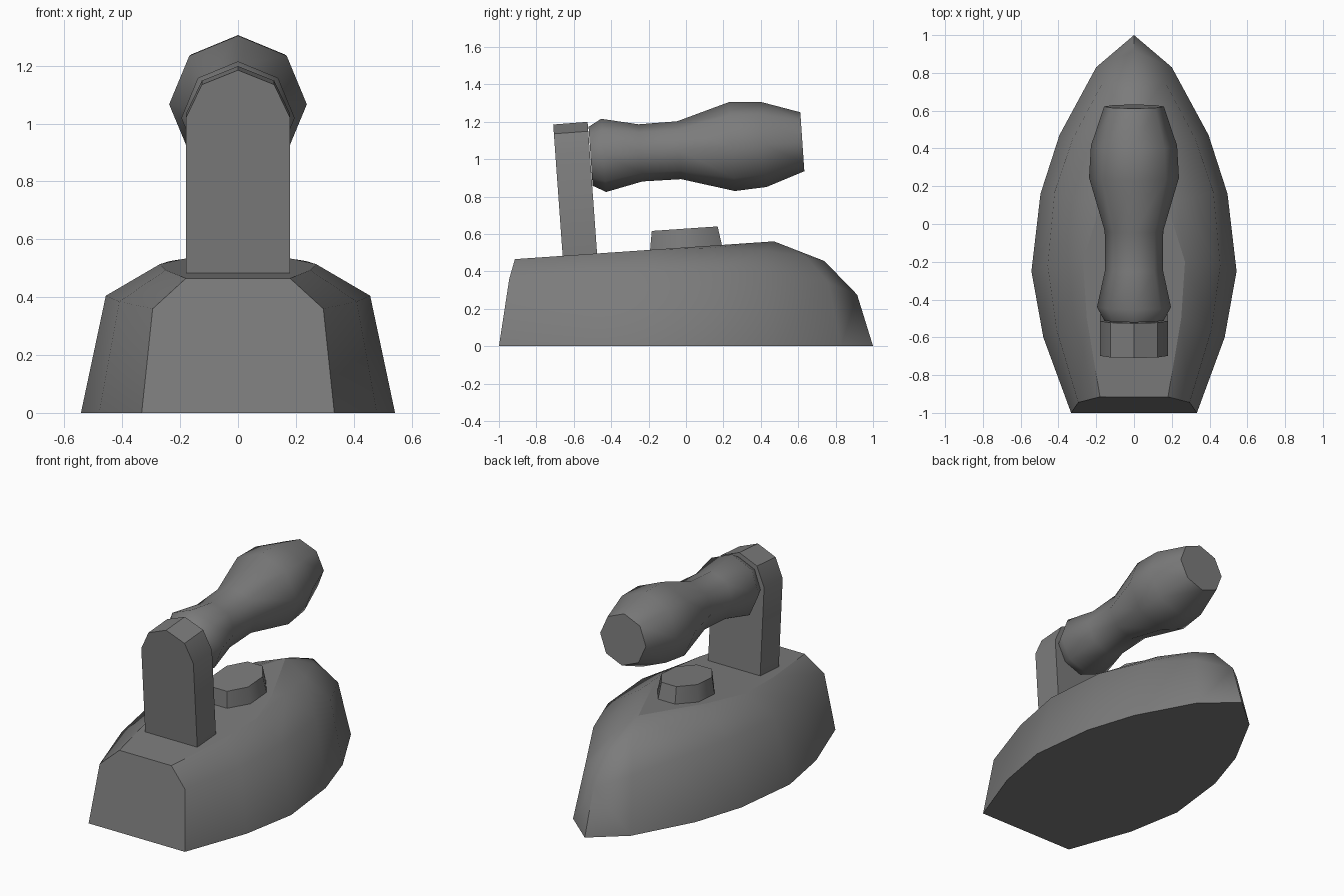
import bpy, bmesh
from math import atan, cos, pi, radians, sin
from mathutils import Matrix, Vector

cube = bpy.data.objects.get("Cube")
if cube:
    bpy.data.objects.remove(cube)

iron_grey = bpy.data.materials.new("iron_grey")
iron_grey.use_nodes = True
colour = (0.2, 0.2, 0.2, 1)
iron_grey.diffuse_color = colour
iron_grey.node_tree.nodes["Principled BSDF"].inputs["Base Color"].default_value = colour

SLOPE = 0.0686
TILT = Matrix.Rotation(atan(SLOPE), 4, 'X')


def deck(y):
    """Height of the sloping top of the body."""
    return 0.528 + SLOPE * y


def finish(name, bm, angle, flat_faces=()):
    """Smooth the mesh, keeping edges above the angle sharp."""
    bmesh.ops.recalc_face_normals(bm, faces=bm.faces)
    for f in bm.faces:
        f.smooth = True
    for e in bm.edges:
        e.smooth = e.calc_face_angle(0) < radians(angle)
    for f in flat_faces:
        for e in f.edges:
            e.smooth = False
    mesh = bpy.data.meshes.new(name)
    bm.to_mesh(mesh)
    bm.free()
    mesh.materials.append(iron_grey)
    obj = bpy.data.objects.new(name, mesh)
    bpy.context.collection.objects.link(obj)
    return obj


def loft(name, rings, angle):
    """Skin a list of closed rings and cap both ends."""
    bm = bmesh.new()
    rows = [[bm.verts.new(p) for p in ring] for ring in rings]
    n = len(rows[0])
    for a, b in zip(rows, rows[1:]):
        for i in range(n):
            j = (i + 1) % n
            bm.faces.new((a[i], a[j], b[j], b[i]))
    bm.faces.new(rows[0])
    bm.faces.new(rows[-1])
    return finish(name, bm, angle)


# Body: half outlines from heel to nose, sole first
sole = [(.333, -1, 0), (.48, -.6, 0), (.543, -.25, 0), (.495, .16, 0),
        (.395, .47, 0), (.2, .83, 0), (0, 1, 0)]
shoulder = [(.295, -.945, .36), (.41, -.56, .385), (.457, -.22, .405),
            (.42, .17, .41), (.325, .45, .395), (.16, .76, .34), (0, .915, .275)]
rim = [(.18, -.915, deck(-.915)), (.25, -.5, deck(-.5)), (.27, -.2, deck(-.2)),
       (.235, .12, .525), (.17, .42, .51), (.075, .64, .48), (0, .74, .455)]
nose_top = (0, .47, deck(.47))
panel = rim[:3] + [(.19, .06, deck(.06))] + [nose_top] * 3

bm = bmesh.new()
cache = {}


def vert(p, side):
    key = (p[0] * side + 0.0, p[1], p[2])
    if key not in cache:
        cache[key] = bm.verts.new(key)
    return cache[key]


def face(points):
    unique = list(dict.fromkeys(points))
    return bm.faces.new(unique) if len(unique) > 2 else None


def outline(row):
    return [vert(p, 1) for p in row] + [vert(p, -1) for p in reversed(row)]


rows = [sole, shoulder, rim, panel]
for side in (1, -1):
    for low, high in zip(rows, rows[1:]):
        for i in range(len(sole) - 1):
            face([vert(low[i], side), vert(low[i + 1], side),
                  vert(high[i + 1], side), vert(high[i], side)])
face(outline(sole))
top_face = face(outline(panel))
heel = [r[0] for r in rows[:3]]
face(outline(heel))
finish("iron_body", bm, 50, [top_face])

# Button: tapered octagon lying on the sloping deck
rings = []
for rx, ry, lift in ((.145, .195, -.02), (.125, .176, .1)):
    ring = []
    for k in range(8):
        a = (k + .5) * pi / 4
        y = ry * sin(a) / cos(pi / 8)
        ring.append((rx * cos(a) / cos(pi / 8), y - SLOPE * lift, deck(y) + lift))
    rings.append(ring)
loft("top_button", rings, 50)

# Post: pointed-arch profile leaning backwards
arch = [(-.18, .47), (.18, .47), (.18, 1.02), (.125, 1.135), (0, 1.185),
        (-.125, 1.135), (-.18, 1.02)]
back = [(x, -.66 - .072 * (z - .49), z) for x, z in arch]
front = [(x, y + .184, z + .014) for x, y, z in back]
loft("handle_post", [back, front], 30)

# Handle: turned octagonal grip along a tilted axis
profile = [(-.51, .158), (-.44, .196), (-.243, .153), (-.037, .155),
           (.245, .238), (.415, .228), (.622, .158)]
rings = []
for y, r in profile:
    centre = Vector((0, y, 1.05 + SLOPE * y))
    rings.append([centre + TILT @ Vector((r * sin(k * pi / 4), 0, r * cos(k * pi / 4)))
                  for k in range(8)])
loft("handle_grip", rings, 55)
